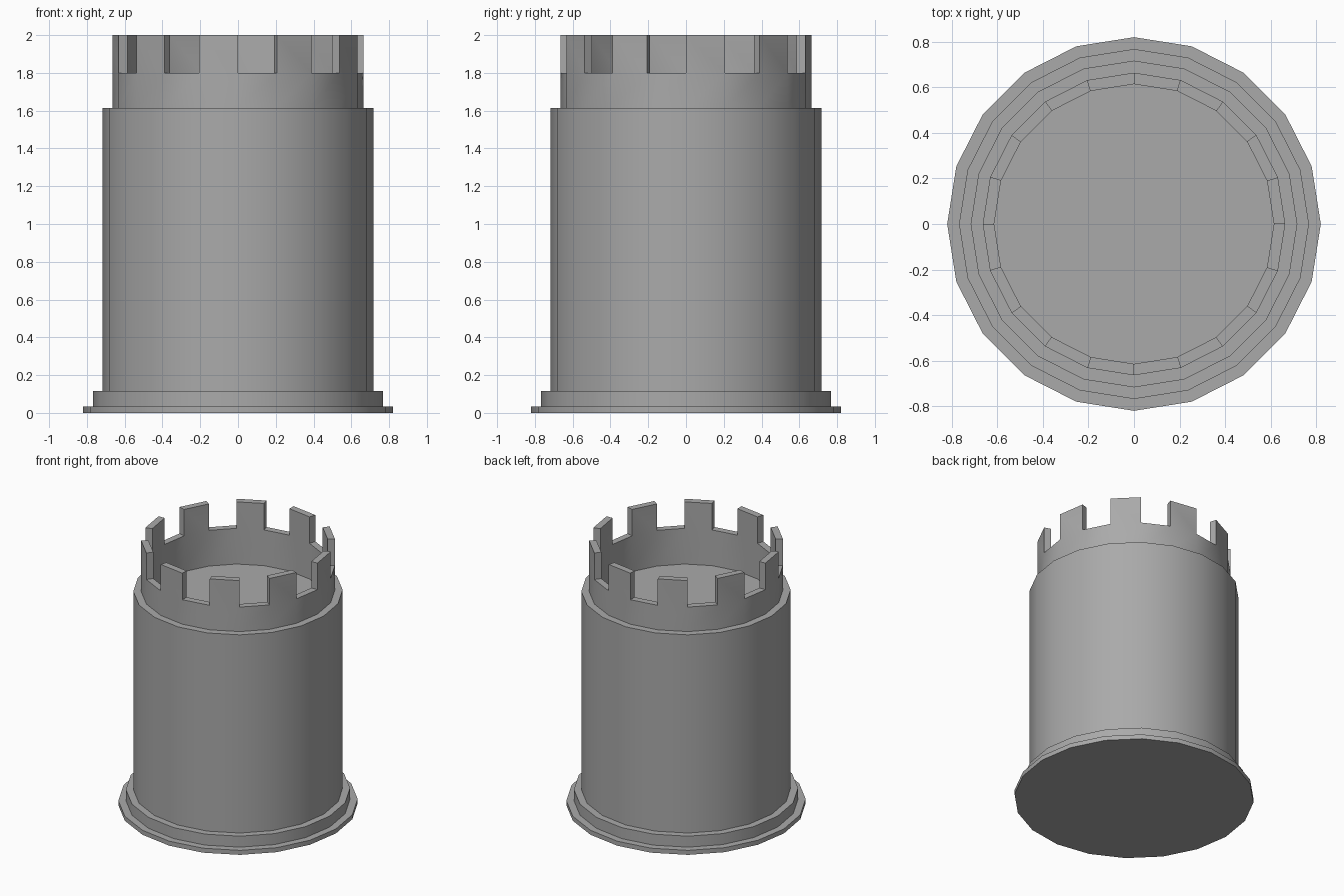
import bpy, bmesh, math

cube = bpy.data.objects.get("Cube")
if cube:
    bpy.data.objects.remove(cube, do_unlink=True)

SIDES = 20
RADII = [0.82, 0.768, 0.717, 0.664, 0.614]   # base plate, plinth, shaft, parapet, inside
PLATE_TOP, PLINTH_TOP, SHAFT_TOP = 0.034, 0.117, 1.615
FLOOR, RIM, TOP = 1.53, 1.8, 2.0

# Single stone colour
stone = bpy.data.materials.new("stone grey")
stone.use_nodes = True
colour = (0.4, 0.4, 0.4, 1)
stone.diffuse_color = colour
stone.node_tree.nodes["Principled BSDF"].inputs["Base Color"].default_value = colour


def lathe(bm, profile, cap_start=False, cap_end=False):
    """Turn (radius, height) points about z; return the bands of faces."""
    rings = []
    for r, z in profile:
        angles = [math.tau * i / SIDES for i in range(SIDES)]
        rings.append([bm.verts.new((r * math.cos(a), r * math.sin(a), z)) for a in angles])
    bands = []
    for low, high in zip(rings, rings[1:]):
        band = []
        for i in range(SIDES):
            j = (i + 1) % SIDES
            band.append(bm.faces.new((low[i], low[j], high[j], high[i])))
        bands.append(band)
    if cap_start:
        bm.faces.new(rings[0][::-1])
    if cap_end:
        bm.faces.new(rings[-1])
    return bands


def finish(bm, name):
    mesh = bpy.data.meshes.new(name)
    bm.to_mesh(mesh)
    bm.free()
    mesh.materials.append(stone)
    obj = bpy.data.objects.new(name, mesh)
    bpy.context.collection.objects.link(obj)
    bpy.ops.object.select_all(action='DESELECT')
    obj.select_set(True)
    bpy.context.view_layer.objects.active = obj
    bpy.ops.object.shade_smooth_by_angle(angle=math.radians(30))


plate, plinth, shaft, parapet, inside = RADII

# Stepped foot
bm = bmesh.new()
lathe(bm, [(plate, 0), (plate, PLATE_TOP), (plinth, PLATE_TOP),
           (plinth, PLINTH_TOP), (shaft, PLINTH_TOP)], cap_start=True)
finish(bm, "stepped_foot")

# Tower shaft with its top ledge
bm = bmesh.new()
lathe(bm, [(shaft, PLINTH_TOP), (shaft, SHAFT_TOP), (parapet, SHAFT_TOP)])
finish(bm, "tower_shaft")

# Parapet and sunken floor, with every other rim face raised as a merlon
bm = bmesh.new()
bands = lathe(bm, [(parapet, SHAFT_TOP), (parapet, RIM), (inside, RIM), (inside, FLOOR)],
              cap_end=True)
raised = bmesh.ops.extrude_discrete_faces(bm, faces=bands[1][::2])["faces"]
for vert in {v for face in raised for v in face.verts}:
    vert.co.z = TOP
finish(bm, "battlement")
